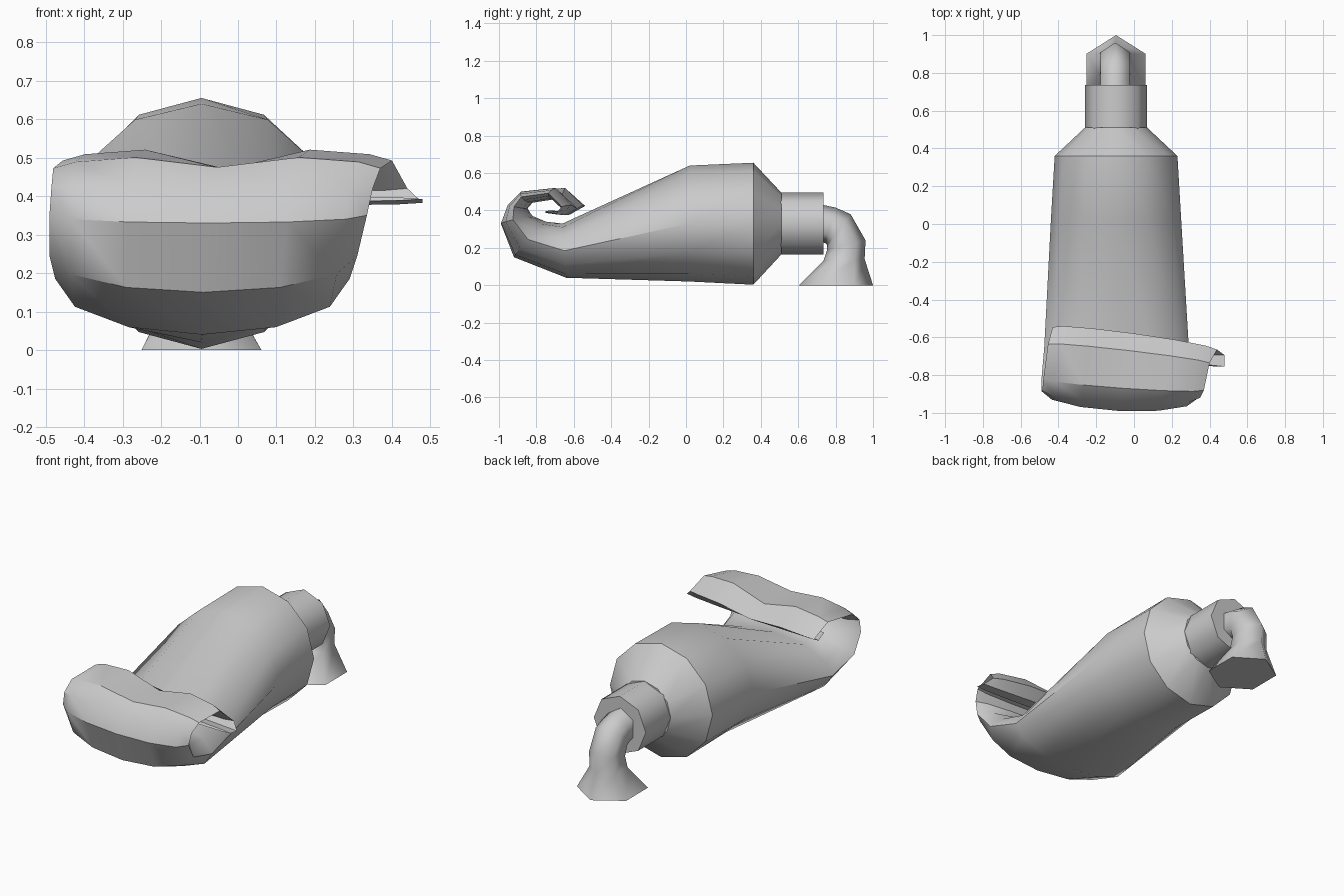
import bpy
import bmesh
import math
from mathutils import Vector

cube = bpy.data.objects.get("Cube")
if cube:
    bpy.data.objects.remove(cube, do_unlink=True)

grey = bpy.data.materials.new("plain_grey")
grey.use_nodes = True
grey.diffuse_color = (0.6, 0.6, 0.6, 1)
grey.node_tree.nodes["Principled BSDF"].inputs["Base Color"].default_value = (0.6, 0.6, 0.6, 1)


def loft(name, sides, rings, angle=35):
    """Skin oval rings: (top yz, bottom yz, x left, x right, y skew, bottom dent)."""
    bm = bmesh.new()
    loops = []
    for top, bottom, xa, xb, skew, dent in rings:
        top, bottom = Vector(top), Vector(bottom)
        mid, half = (top + bottom) / 2, (top - bottom) / 2
        loop = []
        for k in range(sides):
            a = 2 * math.pi * k / sides
            s = math.sin(a)
            y, z = mid + half * math.cos(a)
            if 2 * k == sides:
                z -= dent
            y += skew * s
            loop.append(bm.verts.new(((xa + xb) / 2 + s * (xb - xa) / 2, y, z)))
        loops.append(loop)
    for a, b in zip(loops, loops[1:]):
        for k in range(sides):
            n = (k + 1) % sides
            bm.faces.new((a[k], a[n], b[n], b[k]))
    bm.faces.new(loops[0])
    bm.faces.new(loops[-1])
    bmesh.ops.recalc_face_normals(bm, faces=bm.faces)
    mesh = bpy.data.meshes.new(name)
    bm.to_mesh(mesh)
    bm.free()
    mesh.materials.append(grey)
    obj = bpy.data.objects.new(name, mesh)
    bpy.context.collection.objects.link(obj)
    bpy.ops.object.select_all(action="DESELECT")
    obj.select_set(True)
    bpy.context.view_layer.objects.active = obj
    bpy.ops.object.shade_smooth_by_angle(angle=math.radians(angle))
    return obj


# Tube: shoulder, round body, flattened tail, then the rolled-up end
loft("tube_body", 12, [
    ((.51, .495), (.51, .165), -.26, .07, 0, 0),
    ((.36, .655), (.36, .003), -.42, .23, 0, 0),
    ((.02, .64), (.02, .02), -.44, .25, 0, 0),
    ((-.66, .33), (-.64, .04), -.475, .29, 0, 0),
    ((-.75, .34), (-.92, .15), -.49, .31, -.01, 0),
    ((-.82, .37), (-.99, .33), -.49, .335, -.02, 0),
    ((-.85, .41), (-.95, .43), -.485, .35, -.02, .01),
    ((-.83, .44), (-.87, .505), -.48, .37, -.03, .03),
    ((-.70, .46), (-.67, .525), -.455, .40, -.05, .055),
    ((-.63, .41), (-.58, .43), -.43, .44, -.06, .02),
    ((-.66, .39), (-.65, .375), -.41, .48, -.04, 0),
    ((-.72, .40), (-.73, .385), -.39, .48, -.03, 0),
])

# Threaded end, as a plain eight-sided collar
loft("neck", 8, [((y, .495), (y, .165), -.26, .07, 0, 0) for y in (.50, .735)], 50)

# Paste bending out of the neck and spreading on the ground
loft("squeezed_paste", 6, [
    ((.73, .43), (.73, .23), -.19, -.01, 0, 0),
    ((.80, .415), (.745, .225), -.19, -.01, 0, 0),
    ((.88, .38), (.755, .215), -.19, -.01, 0, 0),
    ((.96, .24), (.755, .19), -.19, -.01, 0, 0),
    ((.955, .14), (.735, .13), -.195, -.005, 0, 0),
    ((1.0, 0), (.605, 0), -.275, .085, 0, 0),
], 65)
